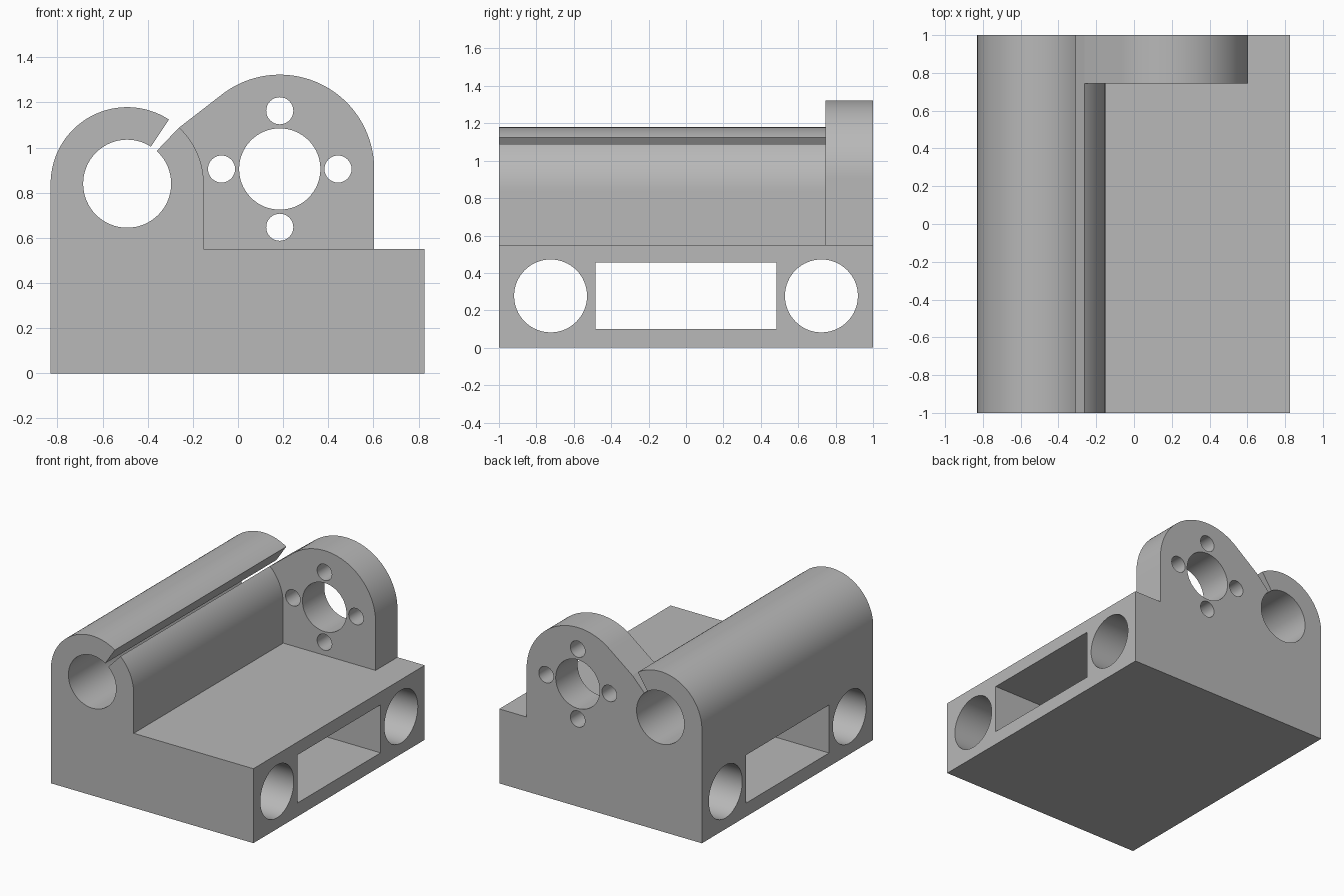
import bpy
import bmesh
from math import cos, sin, radians

if "Cube" in bpy.data.objects:
    bpy.data.objects.remove(bpy.data.objects["Cube"])

grey = bpy.data.materials.new("plain grey")
grey.use_nodes = True
grey.diffuse_color = (0.48, 0.48, 0.48, 1)
grey.node_tree.nodes["Principled BSDF"].inputs["Base Color"].default_value = grey.diffuse_color


def arc(centre, radius, start=0, end=360, steps=64):
    """Points along an arc; a full circle does not repeat its first point."""
    count = steps if end - start == 360 else steps + 1
    angles = [radians(start + (end - start) * i / steps) for i in range(count)]
    return [(centre[0] + radius * cos(a), centre[1] + radius * sin(a)) for a in angles]


def prism(name, outline, low, high, axis="y"):
    """Extrude an outline along y (outline in x, z) or along x (outline in y, z)."""
    bm = bmesh.new()
    place = (lambda p: (p[0], low, p[1])) if axis == "y" else (lambda p: (low, p[0], p[1]))
    face = bm.faces.new([bm.verts.new(place(p)) for p in outline])
    grown = bmesh.ops.extrude_face_region(bm, geom=[face])
    moved = [v for v in grown["geom"] if isinstance(v, bmesh.types.BMVert)]
    for v in moved:
        if axis == "y":
            v.co.y = high
        else:
            v.co.x = high
    bmesh.ops.recalc_face_normals(bm, faces=bm.faces)
    mesh = bpy.data.meshes.new(name)
    bm.to_mesh(mesh)
    bm.free()
    mesh.materials.append(grey)
    ob = bpy.data.objects.new(name, mesh)
    bpy.context.collection.objects.link(ob)
    return ob


def combine(target, other, operation):
    """Apply a boolean and remove the helper."""
    mod = target.modifiers.new(other.name, "BOOLEAN")
    mod.operation = operation
    mod.solver = "EXACT"
    mod.object = other
    bpy.context.view_layer.objects.active = target
    bpy.ops.object.modifier_apply(modifier=mod.name)
    bpy.data.objects.remove(other)


def cut(outline, axis="y"):
    cutter = prism("cutter", outline, -1.2, 1.2, axis)
    cutter.hide_render = True
    combine(carriage, cutter, "DIFFERENCE")


# Base block with the round-topped rod holder along one side
rod = (-0.491, 0.84)
carriage = prism("carriage_block",
                 [(-0.83, 0), (0.826, 0), (0.826, 0.55), (-0.152, 0.55)]
                 + arc(rod, 0.339, 0, 180), -1, 1)

# Upright nut plate at the back, sloping down to the rod holder
nut = (0.185, 0.905)
plate = prism("nut_plate",
              [(-0.2, 0.4), (0.603, 0.4)] + arc(nut, 0.418, 0, 127)
              + [(-0.285, 1.07)], 0.745, 1)
combine(carriage, plate, "UNION")

# Rod bore and the clamping slot that opens it
cut(arc(rod, 0.195))
cut([(-0.425, 0.945), (-0.385, 1.005), (-0.285, 1.155), (-0.2458, 1.1052),
     (-0.36, 0.985), (-0.398, 0.945)])

# Nut bore and its ring of four screw holes
cut(arc(nut, 0.18))
for dx, dz in ((1, 0), (0, 1), (-1, 0), (0, -1)):
    cut(arc((nut[0] + 0.258 * dx, nut[1] + 0.258 * dz), 0.06, steps=32))

# Cross bores and rectangular window through the sides
for side in (-1, 1):
    cut(arc((0.724 * side, 0.277), 0.195), "x")
cut([(-0.485, 0.1), (0.485, 0.1), (0.485, 0.455), (-0.485, 0.455)], "x")

# Smooth the round walls, keep the edges sharp
bpy.ops.object.select_all(action="DESELECT")
carriage.select_set(True)
bpy.context.view_layer.objects.active = carriage
bpy.ops.object.shade_smooth_by_angle(angle=radians(30))
